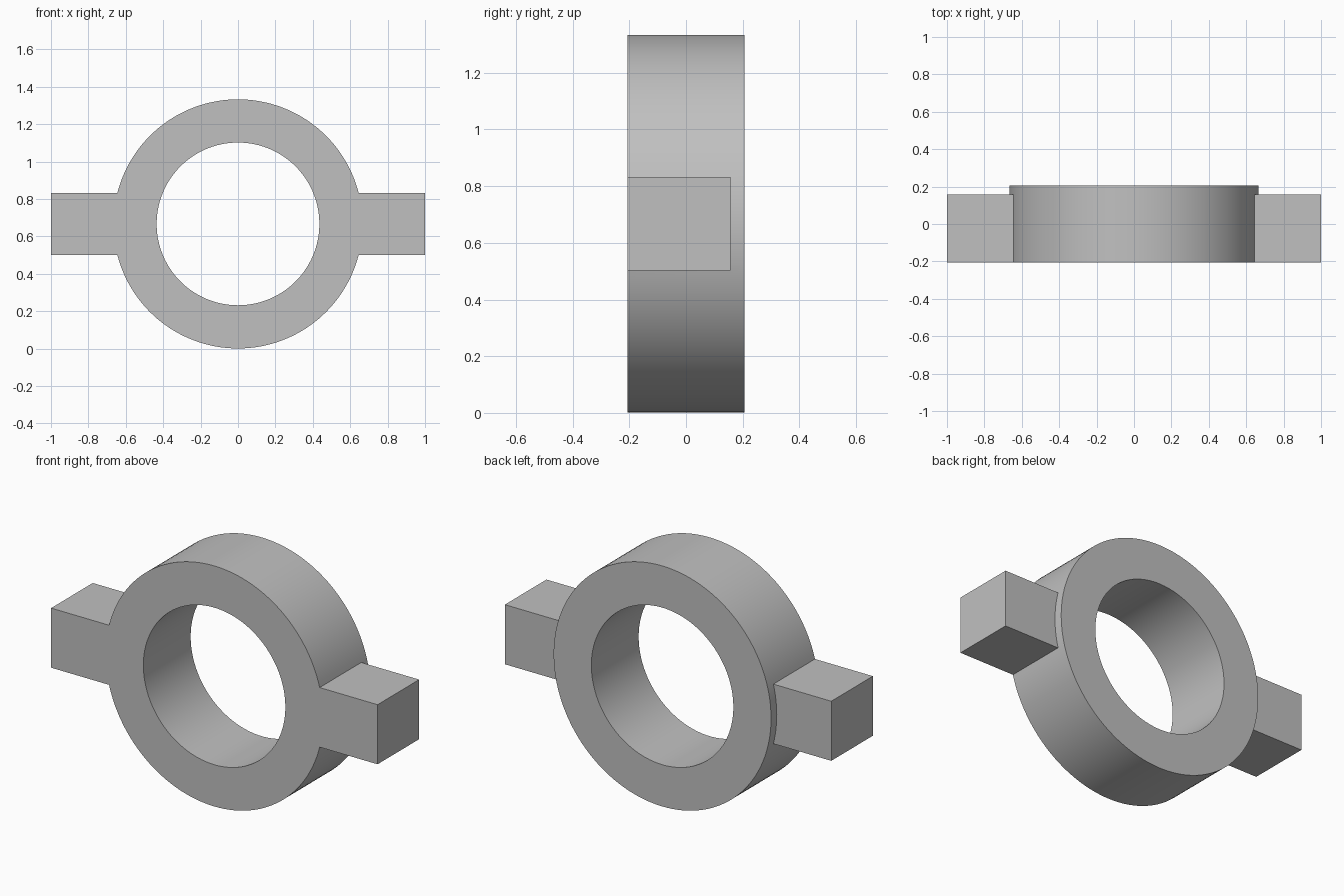
import bpy, bmesh
from math import asin, pi, sin, cos

cube = bpy.data.objects.get("Cube")
if cube:
    bpy.data.objects.remove(cube)

# Main dimensions
R_OUT, R_IN, CZ = 0.666, 0.435, 0.667
FRONT, ARM_BACK, BACK = -0.207, 0.157, 0.207
ARM_TIP, ARM_HALF = 1.0, 0.165
ARM_STEPS, ARC_STEPS = 12, 60

# Ring angles, with vertices landing exactly on the arm corners
a = asin(ARM_HALF / R_OUT)
angles = []
for start in (0, pi):
    angles += [start - a + 2 * a * i / ARM_STEPS for i in range(ARM_STEPS)]
    angles += [start + a + (pi - 2 * a) * i / ARC_STEPS for i in range(ARC_STEPS)]
n = len(angles)

bm = bmesh.new()


def loop(radius, y):
    return [bm.verts.new((radius * cos(t), y, CZ + radius * sin(t))) for t in angles]


in_front, in_back = loop(R_IN, FRONT), loop(R_IN, BACK)
out_front, out_mid, out_back = loop(R_OUT, FRONT), loop(R_OUT, ARM_BACK), loop(R_OUT, BACK)


def bridge(p, q, skip_arms=False):
    for i in range(n):
        if skip_arms and i % (n // 2) < ARM_STEPS:
            continue
        j = (i + 1) % n
        bm.faces.new((p[i], p[j], q[j], q[i]))


# Ring: front face, outer wall (open where the arms join), back face, bore
bridge(in_front, out_front)
bridge(out_front, out_mid, skip_arms=True)
bridge(out_mid, out_back)
bridge(out_back, in_back)
bridge(in_back, in_front)

# Arms: square bars growing out of the ring, flush with its front
for side, first in ((1, 0), (-1, n // 2)):
    arc = range(first, first + ARM_STEPS + 1)
    f, b = [out_front[i] for i in arc], [out_mid[i] for i in arc]
    tips = [[bm.verts.new((side * ARM_TIP, y, CZ + side * s * ARM_HALF)) for s in (1, -1)]
            for y in (FRONT, ARM_BACK)]
    tf, tb = tips
    bm.faces.new(f + tf)
    bm.faces.new(b + tb)
    bm.faces.new((f[-1], tf[0], tb[0], b[-1]))
    bm.faces.new((f[0], tf[1], tb[1], b[0]))
    bm.faces.new((tf[0], tf[1], tb[1], tb[0]))

bmesh.ops.recalc_face_normals(bm, faces=bm.faces[:])
mesh = bpy.data.meshes.new("ring_with_arms")
bm.to_mesh(mesh)
bm.free()

# Plain grey material
grey = bpy.data.materials.new("plain_grey")
grey.use_nodes = True
colour = (0.53, 0.53, 0.53, 1)
grey.diffuse_color = colour
grey.node_tree.nodes["Principled BSDF"].inputs["Base Color"].default_value = colour
mesh.materials.append(grey)

ring = bpy.data.objects.new("ring_with_arms", mesh)
bpy.context.collection.objects.link(ring)
bpy.ops.object.select_all(action="DESELECT")
ring.select_set(True)
bpy.context.view_layer.objects.active = ring
bpy.ops.object.shade_smooth_by_angle(angle=pi / 6)
